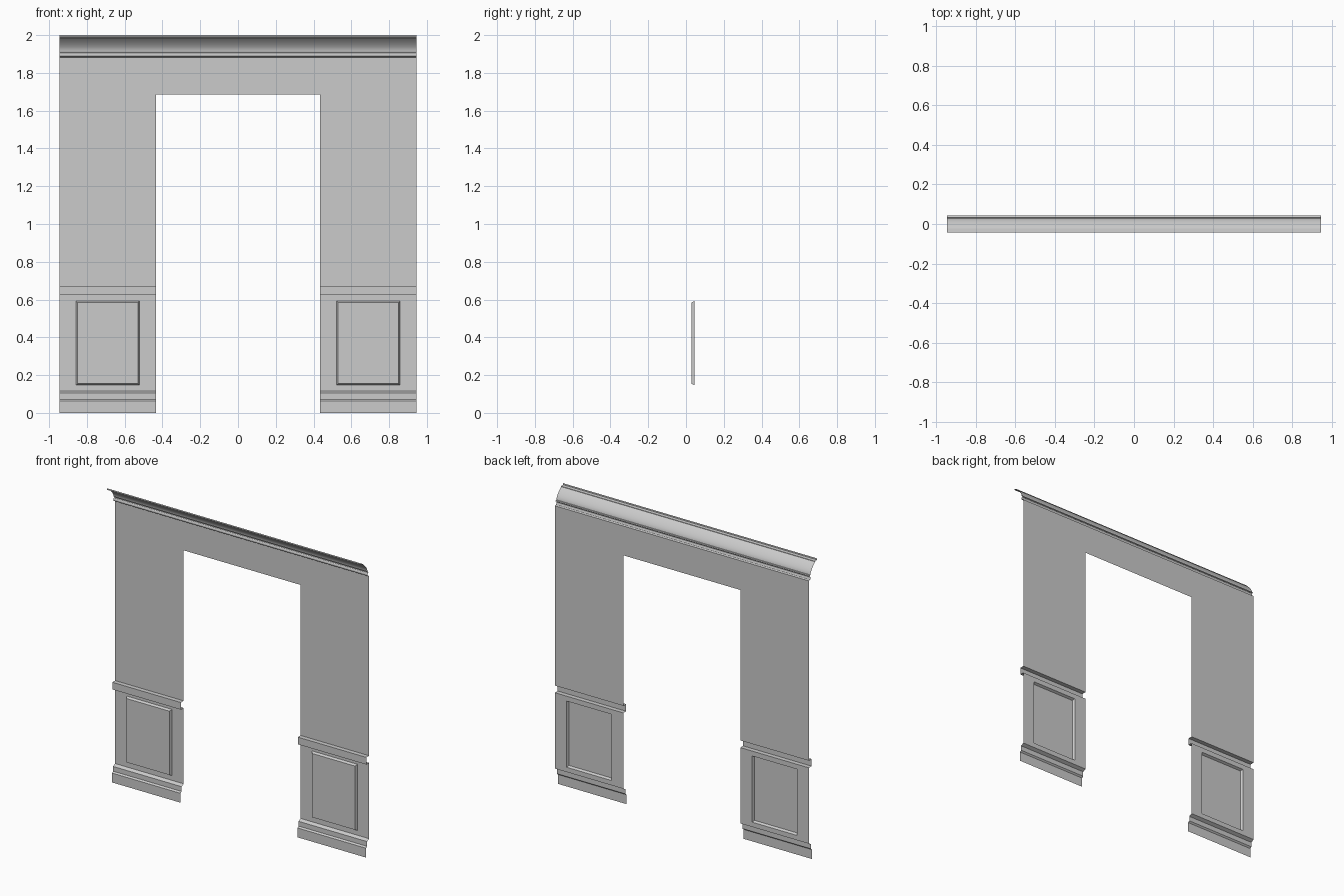
import bpy, bmesh, math

if "Cube" in bpy.data.objects:
    bpy.data.objects.remove(bpy.data.objects["Cube"])

W, DOOR, DOOR_TOP = 0.945, 0.435, 1.685   # half width, half opening, opening height
WALL, FRONT = 0.044, 0.028                # y of the wall sheet and raised panel


def make(name, bm, smooth=False):
    mesh = bpy.data.meshes.new(name)
    bm.to_mesh(mesh)
    bm.free()
    obj = bpy.data.objects.new(name, mesh)
    bpy.context.collection.objects.link(obj)
    if smooth:
        bpy.ops.object.select_all(action='DESELECT')
        obj.select_set(True)
        bpy.context.view_layer.objects.active = obj
        bpy.ops.object.shade_smooth_by_angle(angle=math.radians(30))
    return obj


def sweep(name, profile, x0, x1, smooth=False):
    """Open sheet: a (y, z) profile running upward, stretched along x."""
    bm = bmesh.new()
    rows = [[bm.verts.new((x, y, z)) for x in (x0, x1)] for y, z in profile]
    for a, b in zip(rows, rows[1:]):
        bm.faces.new((a[0], a[1], b[1], b[0]))
    return make(name, bm, smooth)


def panel(name, cx):
    """Dado field with a raised panel: nested rectangles bridged together."""
    half = (W - DOOR) / 2
    rects = [(half, 0.115, 0.625, WALL), (0.168, 0.147, 0.592, WALL),
             (0.160, 0.155, 0.584, FRONT)]
    bm = bmesh.new()
    loops = [[bm.verts.new((cx + sx * w, y, z)) for sx, z in
              ((-1, z0), (1, z0), (1, z1), (-1, z1))] for w, z0, z1, y in rects]
    for a, b in zip(loops, loops[1:]):
        for i in range(4):
            j = (i + 1) % 4
            bm.faces.new((a[i], a[j], b[j], b[i]))
    bm.faces.new(loops[-1])
    make(name, bm)


base = [(0.012, 0), (0.012, 0.063), (0.022, 0.072), (0.022, 0.104), (WALL, 0.115)]
rail = [(WALL, 0.625), (0.014, 0.625), (0.014, 0.673), (WALL, 0.673)]

# Piers either side of the opening
for side, x0, x1 in (("left", -W, -DOOR), ("right", DOOR, W)):
    sweep("baseboard_" + side, base, x0, x1)
    panel("dado_panel_" + side, (x0 + x1) / 2)
    sweep("chair_rail_" + side, rail, x0, x1)
    sweep("upper_wall_" + side, [(WALL, 0.673), (WALL, DOOR_TOP)], x0, x1)

# Wall above the opening
sweep("header_wall", [(WALL, DOOR_TOP), (WALL, 1.882)], -W, W)

# Cornice: rounded bead, curved cove, top fillet
bead = [(0.036 - 0.010 * math.sin(t), 1.896 - 0.012 * math.cos(t))
        for t in [math.pi * i / 6 for i in range(7)]]
cove = [(-0.023 + 0.051 * math.cos(t), 1.916 + 0.069 * (0.45 * math.sin(t) + 0.55 * (1 - math.cos(t))) )
        for t in [math.pi / 2 * i / 6 for i in range(7)]]
top = [(-0.023, 1.988), (-0.044, 1.990), (-0.044, 2.0)]
sweep("cornice", [(WALL, 1.882)] + bead + [(0.034, 1.915)] + cove + top, -W, W, True)
